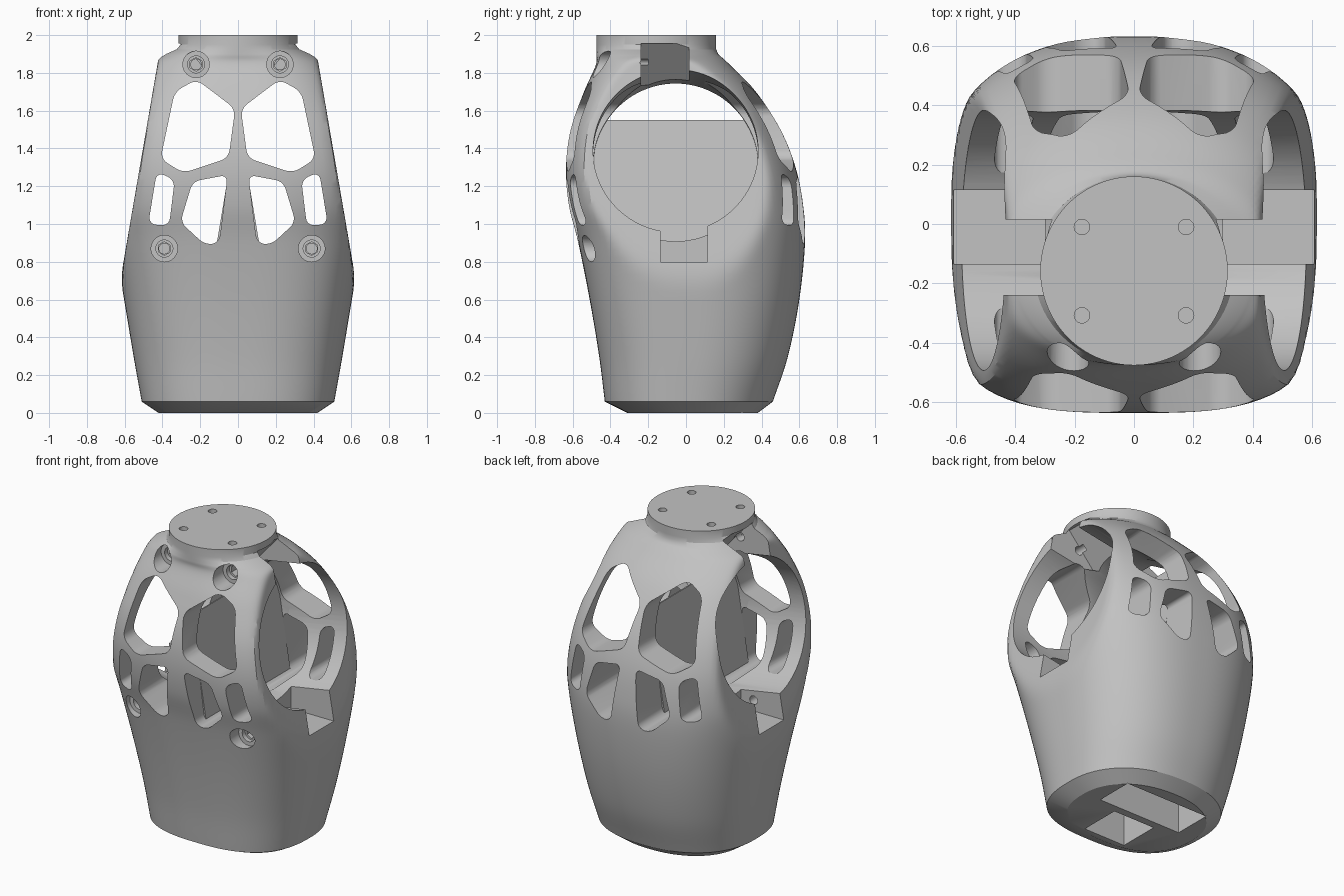
import bpy, bmesh, math
from mathutils import Vector, Matrix

cube = bpy.data.objects.get("Cube")
if cube:
    bpy.data.objects.remove(cube, do_unlink=True)

grey = bpy.data.materials.new("plain_grey")
grey.use_nodes = True
grey.diffuse_color = (0.54, 0.54, 0.54, 1)
grey.node_tree.nodes["Principled BSDF"].inputs["Base Color"].default_value = (0.54, 0.54, 0.54, 1)


def finish(name, bm):
    bmesh.ops.recalc_face_normals(bm, faces=bm.faces)
    mesh = bpy.data.meshes.new(name)
    bm.to_mesh(mesh)
    bm.free()
    mesh.materials.append(grey)
    ob = bpy.data.objects.new(name, mesh)
    bpy.context.collection.objects.link(ob)
    return ob


def box(name, x, y, z):
    bm = bmesh.new()
    bmesh.ops.create_cube(bm, size=1)
    for v in bm.verts:
        v.co = [a + (b - a) * (c + 0.5) for (a, b), c in zip((x, y, z), v.co)]
    return finish(name, bm)


def rod(name, axis, start, length, radius, sides=40):
    """Cylinder from a start point along an axis."""
    direction = Vector(axis).normalized()
    bm = bmesh.new()
    turn = direction.to_track_quat("Z", "Y").to_matrix().to_4x4()
    place = Matrix.Translation(Vector(start) + direction * length / 2) @ turn
    bmesh.ops.create_cone(bm, cap_ends=True, segments=sides, radius1=radius,
                          radius2=radius, depth=length, matrix=place)
    return finish(name, bm)


def prism(name, outline, side, y0, y1, rounding=0):
    """Outline in x and z, optionally rounded, extruded along y."""
    bm = bmesh.new()
    bm.faces.new([bm.verts.new((side * x, y0, z)) for x, z in outline])
    if rounding:
        bmesh.ops.bevel(bm, geom=bm.verts[:], offset=rounding, segments=5,
                        profile=0.5, affect="VERTICES", clamp_overlap=True)
    out = bmesh.ops.extrude_face_region(bm, geom=bm.faces[:])["geom"]
    moved = [g for g in out if isinstance(g, bmesh.types.BMVert)]
    bmesh.ops.translate(bm, verts=moved, vec=(0, y1 - y0, 0))
    return finish(name, bm)


def cut(target, cutter):
    """Subtract the cutter, trying another solver if the body is lost."""
    bpy.context.view_layer.objects.active = target
    before = target.data.copy()
    for solver in ("EXACT", "MANIFOLD", "FLOAT"):
        mod = target.modifiers.new("cut", "BOOLEAN")
        mod.operation = "DIFFERENCE"
        mod.solver = solver
        mod.object = cutter
        bpy.ops.object.modifier_apply(modifier=mod.name)
        heights = [v.co.z for v in target.data.vertices]
        kept = len(heights) > len(before.vertices) / 2
        if kept and max(heights) > 1.99 and min(heights) < 0.01:
            break
        target.data = before.copy()
    bpy.data.objects.remove(cutter, do_unlink=True)


# Body sections: height, half width, front y, back y, squareness
ROWS = [Vector(r) for r in (
    (.06, .51, -.43, .46, 2.6), (.3, .553, -.46, .54, 2.7), (.6, .603, -.51, .6, 2.9),
    (.9, .652, -.57, .63, 3.1), (1.1, .68, -.62, .62, 3.2), (1.3, .68, -.635, .58, 3.2),
    (1.5, .64, -.61, .5, 3.1), (1.7, .56, -.54, .37, 2.9), (1.84, .48, -.478, .235, 2.5),
    (1.9, .39, -.475, .17, 2.2))]
BASE = Vector((0, .42, -.31, .38, 2.5))
NECK = [Vector((1.925, .335, -.475, .16, 2)), Vector((1.95, .315, -.475, .16, 2)),
        Vector((2, .315, -.475, .16, 2))]
SLOPE = 0.172


def smooth_rows(rows, steps=7):
    ends = [rows[0] * 2 - rows[1]] + rows + [rows[-1] * 2 - rows[-2]]
    for a, b, c, d in zip(ends, ends[1:], ends[2:], ends[3:]):
        for i in range(steps):
            t = i / steps
            yield (b * 2 + (c - a) * t + (a * 2 - b * 5 + c * 4 - d) * t ** 2
                   + (b * 3 - a - c * 3 + d) * t ** 3) / 2
    yield rows[-1]


def soft_min(a, b, k=0.025):
    d = max(k - abs(a - b), 0) / k
    return min(a, b) - d * d * k / 4


def section(bm, row, count=128):
    z, half, front, back, power = row
    middle, depth = (front + back) / 2, (back - front) / 2
    flank = 0.62 - (z - 0.72) * SLOPE      # sloping flat on each side
    ring = []
    for i in range(count):
        a = math.tau * i / count
        c, s = math.cos(a), math.sin(a)
        n = power if s < 0 else 2 + (power - 2) * 0.4
        r = (abs(c) ** n + abs(s) ** n) ** (-1 / n)
        x = math.copysign(soft_min(half * r * abs(c), flank), c)
        ring.append(bm.verts.new((x, middle + depth * r * s, z)))
    return ring


bm = bmesh.new()
rings = [section(bm, r) for r in [BASE, *smooth_rows(ROWS), *NECK]]
for low, high in zip(rings, rings[1:]):
    for i in range(len(low)):
        j = (i + 1) % len(low)
        bm.faces.new((low[i], low[j], high[j], high[i]))
bm.faces.new(rings[0])
bm.faces.new(rings[-1])
body = finish("body_shell", bm)

# Round bores square to the sloping flanks, meeting in the middle
for side, sides in ((-1, 96), (1, 91)):
    cut(body, rod("bore", (side, 0, SLOPE), (side * -.1, -.055, 1.283), 1.2, .437, sides))

WINDOWS = (
    ((.22, 1.765), (.335, 1.7), (.41, 1.345), (.29, 1.27), (.05, 1.35), (.015, 1.61)),
    ((.055, 1.26), (.24, 1.225), (.305, 1.01), (.175, .89), (.1, .9)),
    ((.335, 1.235), (.43, 1.275), (.475, 1), (.365, .99)))
for side in (-1, 1):
    # Windows running front to back
    for outline in WINDOWS:
        cut(body, prism("window", outline, side, -1, 1, 0.04))

    # Mount pockets at the bottom and top of the side opening
    xs = sorted((side * .3, side * .9))
    cut(body, box("pocket", xs, (-.135, .115), (.8, 1.15)))
    notch = ((.1, 1.735), (.295, 1.955), (.9, 1.955), (.9, 1.735))
    cut(body, prism("notch", notch, side, -.238, .015))

    # Bolt recesses on the front, drilled through to the pockets
    for x, z, floor, end in ((.222, 1.845, -.37, -.2), (.39, .87, -.45, -.1)):
        for radius, stop, sides in ((.07, floor, 40), (.045, floor + .03, 32),
                                    (.036, floor + .08, 6), (.028, end, 24)):
            cut(body, rod("recess", (0, 1, 0), (side * x, -1, z), 1 + stop, radius, sides))

    # Bolt holes in the neck plate
    for y in (-.01, -.307):
        cut(body, rod("neck_hole", (0, 0, 1), (side * .175, y, 1.94), .2, .026, 24))

# Slots in the base
cut(body, box("wide_slot", (-.3, .3), (.05, .3), (-.1, .6)))
cut(body, box("short_slot", (-.15, .15), (-.27, 0), (-.1, .6)))

# Wedge wall between the two bores
wedge = ((-.125, .82), (.125, .82), (.004, 1.55), (-.004, 1.55))
prism("dividing_wall", wedge, 1, -.485, .378)

bpy.ops.object.select_all(action="DESELECT")
body.select_set(True)
bpy.context.view_layer.objects.active = body
bpy.ops.object.shade_smooth_by_angle(angle=math.radians(28))
